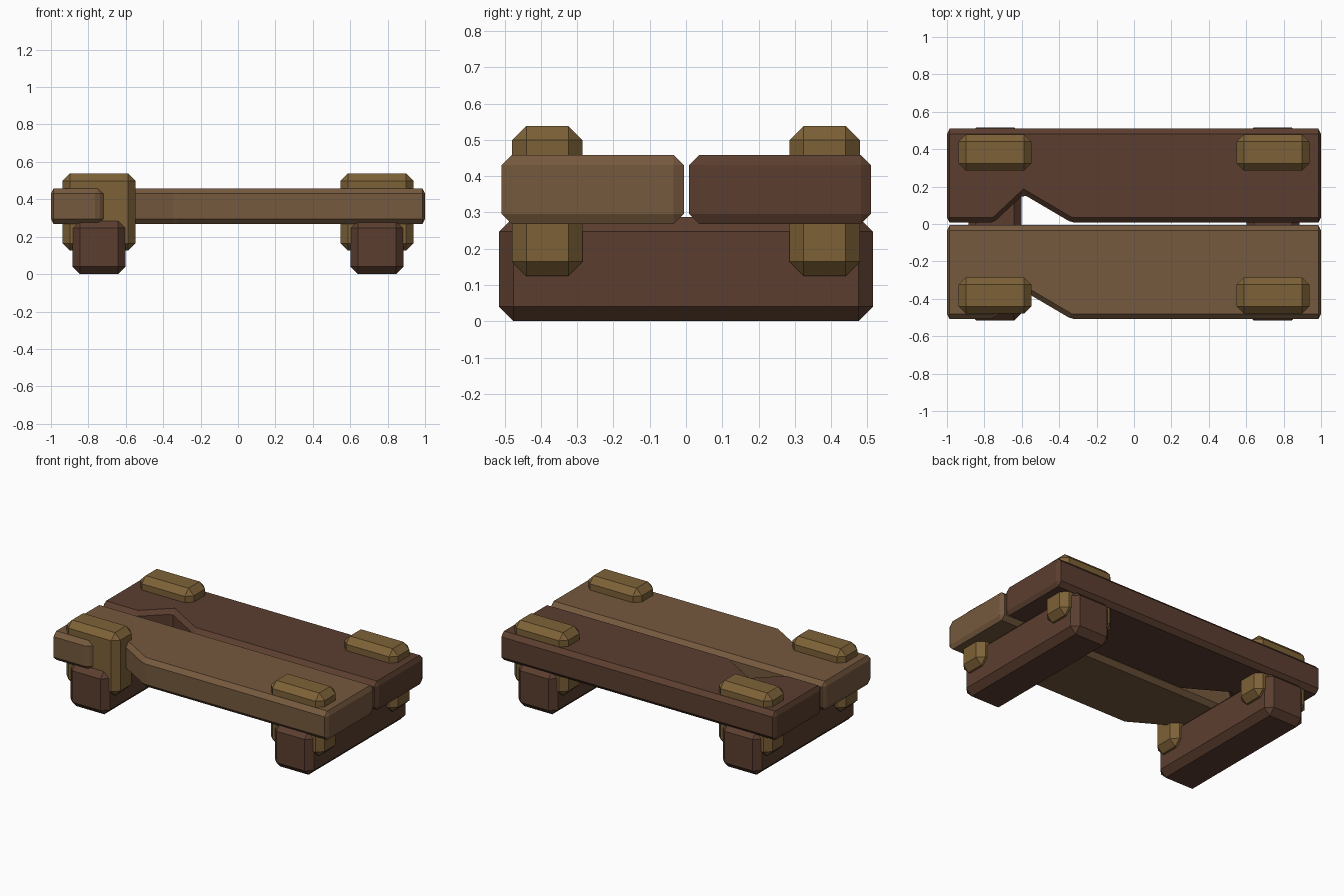
import bpy, bmesh
from mathutils import Vector

if "Cube" in bpy.data.objects:
    bpy.data.objects.remove(bpy.data.objects["Cube"])


def material(name, rgb):
    m = bpy.data.materials.new(name)
    m.diffuse_color = (*rgb, 1)
    m.use_nodes = True
    m.node_tree.nodes["Principled BSDF"].inputs["Base Color"].default_value = m.diffuse_color
    return m


LIGHT = material("light_wood", (0.18, 0.10, 0.048))
DARK = material("dark_wood", (0.105, 0.048, 0.028))
PEG = material("peg_wood", (0.205, 0.12, 0.038))


def prism(name, outline, z0, z1, chamfer, mat, stretch=1.0):
    """Extrude an outline and chamfer all edges; stretch < 1 narrows the chamfer along x."""
    bm = bmesh.new()
    face = bm.faces.new([bm.verts.new((x / stretch, y, z0)) for x, y in outline])
    ext = bmesh.ops.extrude_face_region(bm, geom=[face], use_keep_orig=True)
    top = [v for v in ext["geom"] if isinstance(v, bmesh.types.BMVert)]
    bmesh.ops.translate(bm, verts=top, vec=(0, 0, z1 - z0))
    bmesh.ops.recalc_face_normals(bm, faces=bm.faces[:])
    bmesh.ops.bevel(bm, geom=bm.edges[:], offset=chamfer, offset_type='OFFSET',
                    segments=1, affect='EDGES', clamp_overlap=True)
    bmesh.ops.scale(bm, vec=Vector((stretch, 1, 1)), verts=bm.verts[:])
    bmesh.ops.recalc_face_normals(bm, faces=bm.faces[:])
    mesh = bpy.data.meshes.new(name)
    bm.to_mesh(mesh)
    bm.free()
    mesh.materials.append(mat)
    ob = bpy.data.objects.new(name, mesh)
    bpy.context.collection.objects.link(ob)
    return ob


def block(name, cx, cy, sx, sy, z0, z1, chamfer, mat):
    x, y = sx / 2, sy / 2
    pts = [(cx - x, cy - y), (cx + x, cy - y), (cx + x, cy + y), (cx - x, cy + y)]
    return prism(name, pts, z0, z1, chamfer, mat)


# Two planks, each with a V-shaped break in its front edge
for name, y, mat in (("front_plank", -0.508, LIGHT), ("back_plank", 0.008, DARK)):
    pts = [(-1, y), (-0.75, y), (-0.59, y + 0.15), (-0.335, y),
           (1, y), (1, y + 0.502), (-1, y + 0.502)]
    prism(name, pts, 0.268, 0.458, 0.028, mat, stretch=0.5)

# Beam feet and the pegs that pin the planks to them
for side, s in (("left", -1), ("right", 1)):
    block(side + "_beam", s * 0.743, 0, 0.285, 1.03, 0, 0.287, 0.04, DARK)
    for end, t in (("front", -1), ("back", 1)):
        block(f"{side}_{end}_peg", s * 0.743, t * 0.382, 0.39, 0.194,
              0.125, 0.538, 0.039, PEG)
